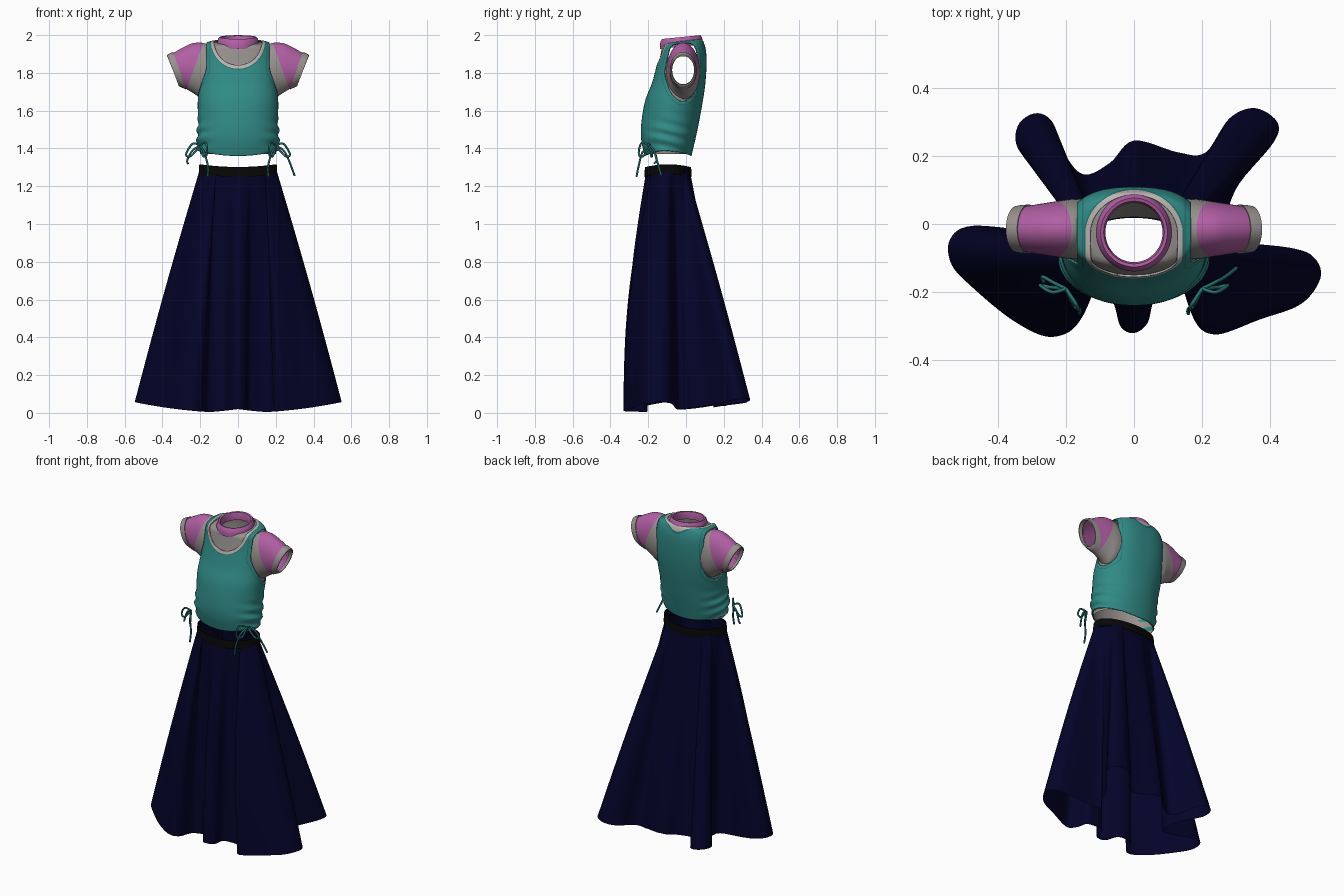
import bpy, bmesh
from math import sin, cos, pi, atan2
from mathutils import Vector

if "Cube" in bpy.data.objects:
    bpy.data.objects.remove(bpy.data.objects["Cube"])


def material(name, r, g, b):
    m = bpy.data.materials.new(name)
    m.use_nodes = True
    m.diffuse_color = (r, g, b, 1)
    bsdf = m.node_tree.nodes["Principled BSDF"]
    bsdf.inputs["Base Color"].default_value = (r, g, b, 1)
    bsdf.inputs["Roughness"].default_value = 0.8
    return m


TEAL = material("teal", .03, .255, .24)
DARK_TEAL = material("dark teal", .02, .17, .16)
PINK = material("pink", .44, .115, .37)
GREY = material("warm grey", .31, .285, .275)
PALE = material("pale grey", .5, .47, .45)
NAVY = material("navy", .001, .001, .022)
BLACK = material("black", .002, .002, .002)


def spline(points, steps, closed=False):
    """Catmull-Rom curve through tuples of any length."""
    n, out = len(points), []
    pick = (lambda i: points[i % n]) if closed else (lambda i: points[max(0, min(n - 1, i))])
    for i in range(n if closed else n - 1):
        for k in range(steps):
            t = k / steps
            out.append(tuple(
                .5 * (2 * b + (c - a) * t + (2 * a - 5 * b + 4 * c - d) * t * t
                      + (3 * (b - c) + d - a) * t ** 3)
                for a, b, c, d in zip(pick(i - 1), pick(i), pick(i + 1), pick(i + 2))))
    return out if closed else out + [tuple(points[-1])]


def clamp(v):
    return max(0, min(1, v))


def oval(hx, y0, y1, z, n=96, power=2.0):
    """Horizontal rounded ring between y0 and y1."""
    def p(v):
        return abs(v) ** (2 / power) * (1 if v >= 0 else -1)
    mid, hy = (y0 + y1) / 2, (y1 - y0) / 2
    return [Vector((hx * p(cos(2 * pi * k / n)), mid + hy * p(sin(2 * pi * k / n)), z))
            for k in range(n)]


def loft(rings):
    bm = bmesh.new()
    rows = [[bm.verts.new(p) for p in ring] for ring in rings]
    n = len(rows[0])
    for a, b in zip(rows, rows[1:]):
        for j in range(n):
            k = (j + 1) % n
            bm.faces.new((a[j], a[k], b[k], b[j]))
    return bm


def region(bm, field, index=None):
    """Cut along field = 0, then paint the positive side or remove it."""
    value = {v: field(v.co) for v in bm.verts}
    new = []
    for e in list(bm.edges):
        a, b = e.verts
        if value[a] * value[b] < 0:
            t = value[a] / (value[a] - value[b])
            new.append(bmesh.utils.edge_split(e, a, min(.98, max(.02, t)))[1])
    bmesh.ops.connect_verts(bm, verts=new)
    inside = [f for f in bm.faces if field(f.calc_center_median()) > 0]
    if index is None:
        bmesh.ops.delete(bm, geom=inside, context='FACES')
    else:
        for f in inside:
            f.material_index = index


def finish(name, bm, mats, thickness=0):
    mesh = bpy.data.meshes.new(name)
    bm.to_mesh(mesh)
    bm.free()
    ob = bpy.data.objects.new(name, mesh)
    bpy.context.collection.objects.link(ob)
    for m in mats:
        mesh.materials.append(m)
    bpy.ops.object.select_all(action='DESELECT')
    ob.select_set(True)
    bpy.context.view_layer.objects.active = ob
    bpy.ops.object.shade_smooth_by_angle(angle=.9)
    if thickness:
        mod = ob.modifiers.new("Thickness", 'SOLIDIFY')
        mod.thickness, mod.offset = thickness, -1


# Skirt: waist oval flowing into a deeply fluted hem (hundredths of a unit)
flutes = [(54.7, -16), (53, -10), (46, -7), (24, -4), (27, 3), (31, 12), (41, 24), (42, 30),
          (35.5, 34), (28, 31), (21, 21), (13, 21), (0, 24.5), (-7, 18), (-14.5, 14.5),
          (-20, 20), (-24, 30), (-29, 32.5), (-34, 29), (-34, 22), (-26, 13), (-22, 4),
          (-25, -2), (-47, -.5), (-54, -4.5), (-53.5, -12), (-47, -19), (-36, -28), (-26, -33),
          (-20, -31), (-16, -22), (-7, -22), (-4, -30), (0, -32), (4, -29), (6, -22),
          (17, -21), (19.5, -28), (24, -32.5), (37, -28), (49, -23.5)]
hem = [Vector((x / 100, y / 100, 0)) for x, y in spline(flutes, 6, True)]
lengths = [(p - hem[i - 1]).length for i, p in enumerate(hem)]
total, run, waist = sum(lengths), 0, []
for i, p in enumerate(hem):
    run += lengths[i] if i else 0
    even = 2 * pi * run / total - .12
    turn = (atan2(p.y + .095, p.x) - even + pi) % (2 * pi) - pi
    a = even + .75 * turn
    waist.append(Vector((.197 * cos(a), -.095 + .113 * sin(a), 1.295 + .015 * cos(a) ** 2)))
    p.z = .19 * p.x ** 2 + .1 * max(0, p.y + .1) + .02 * max(0, 1 - abs(p.x) / .15)
rings = []
for i in range(37):
    t = i / 36
    spread = t + .02 * sin(pi * t)
    ring = []
    for w, h in zip(waist, hem):
        p = w.lerp(h, spread)
        # the front panels fall straight over the lower third
        front = clamp((-h.y - .15) / .15)
        p.y += (h.y - w.y) * .27 * front * sin(pi * t)
        p.z = w.z + (h.z - w.z) * t
        ring.append(p)
    rings.append(ring)
finish("skirt", loft(rings[::-1]), [NAVY])

# Waistband
band = []
for grow, z in ((0, 1.25), (.008, 1.25), (.007, 1.28), (.005, 1.3), (0, 1.302)):
    ring = oval(.2 + grow, -.212 - grow, .022 + grow, z)
    for p in ring:
        p.z += .014 * (p.x / .2) ** 2
    band.append(ring)
finish("waistband", loft(band), [BLACK])

# Torso profile: height, half width, front, back
torso = spline([(1.37, .2, -.21, .02), (1.45, .208, -.228, .04), (1.53, .203, -.228, .058),
                (1.65, .204, -.208, .08), (1.75, .196, -.17, .094), (1.85, .188, -.144, .1),
                (1.91, .183, -.133, .097), (1.94, .172, -.128, .087),
                (1.954, .145, -.121, .078), (1.96, .105, -.115, .068)], 8)


def torso_rings(grow, tank):
    out = []
    for z, hx, y0, y1 in torso:
        ring = oval(hx + grow, y0 - grow, y1 + grow, z, 112, 2.1 + .4 * clamp((z - 1.58) / .2))
        tilt = .1 * clamp((z - 1.88) / .08)
        low = max(0, (1.6 - z) / .23)
        for p in ring:
            side = max(0, abs(p.x) - .1) / .1
            pleat = .006 * sin(z * 95 + p.y * 25) * side * min(1, low * 2)
            p.z += tilt * (p.y + .03) + grow * clamp((z - 1.92) / .03)
            if tank:
                p.x += pleat if p.x > 0 else -pleat
                p.z += low ** 2 * .025 * ((p.x / .2) ** 2 - .4)
        out.append(ring)
    return out


def arm_field(ry, low, side):
    mid = 1.86
    return lambda p: min(1 - ((p.y + .015) / ry) ** 2 - ((p.z - mid) / (mid - low)) ** 2,
                         (abs(p.x) - side) * 8)


def neck_field(wide, deep):
    """Scooped at the front, close to the collar at the back."""
    def field(p):
        drop = (1.97 - p.z) / deep if p.y < -.03 else (p.y + .03) / (wide - .013)
        return min(1 - (p.x / wide) ** 2 - drop ** 2, (p.z - 1.8) * 8)
    return field


# Undershirt body, open at the armholes
bm = loft(torso_rings(0, False))
region(bm, arm_field(.078, 1.69, .13))
finish("undershirt", bm, [GREY])

# Tank top with neck binding and armhole seams
bm = loft(torso_rings(.009, True))
region(bm, arm_field(.122, 1.627, .148), 1)
region(bm, arm_field(.118, 1.632, .152), 0)
region(bm, neck_field(.147, .153), 1)
region(bm, neck_field(.143, .148), 2)
region(bm, neck_field(.128, .129))
region(bm, arm_field(.103, 1.65, .168))
finish("tank_top", bm, [TEAL, DARK_TEAL, PALE], .006)

# Collar
collar = []
for r, z in ((.113, 1.938), (.114, 1.958), (.109, 1.978), (.101, 1.989), (.092, 1.987),
             (.087, 1.97), (.088, 1.94)):
    ring = oval(r - .003, -.025 - r, -.025 + r, z, 64)
    for p in ring:
        p.z += .1 * (p.y + .03)
    collar.append(ring)
finish("collar", loft(collar), [PINK])


# Sleeve stations: top x, top z, bottom x, bottom z, half depth
def sleeve_rings(stations, s):
    out = []
    for tx, tz, bx, bz, hy in stations:
        ring = []
        for k in range(56):
            c, d = cos(2 * pi * k / 56), sin(2 * pi * k / 56)
            ring.append(Vector((s * ((tx + bx) / 2 + c * (tx - bx) / 2), -.015 + hy * d,
                                (tz + bz) / 2 + c * (tz - bz) / 2)))
        out.append(ring)
    return out


sleeve = spline([(.15, 1.938, .16, 1.665, .088), (.18, 1.958, .19, 1.66, .088),
                 (.24, 1.957, .225, 1.685, .081), (.3, 1.93, .265, 1.71, .073),
                 (.35, 1.9, .295, 1.727, .066)], 6)
cuff = [(.341, 1.903, .277, 1.718, .067), (.343, 1.911, .275, 1.712, .072),
        (.36, 1.904, .295, 1.721, .071), (.376, 1.895, .313, 1.73, .068),
        (.375, 1.888, .315, 1.738, .062), (.35, 1.89, .3, 1.74, .058)]
for side, s, tip in (("left", 1, (.3, -.13, 1.255)), ("right", -1, (.265, -.17, 1.32))):
    bm = loft(sleeve_rings(sleeve, s))
    region(bm, lambda p: abs(p.x) - .183 - (1.96 - p.z) * .36, 1)
    bmesh.ops.recalc_face_normals(bm, faces=bm.faces)
    finish(side + "_sleeve", bm, [GREY, PINK])
    bm = loft(sleeve_rings(cuff, s))
    bmesh.ops.recalc_face_normals(bm, faces=bm.faces)
    finish(side + "_cuff", bm, [GREY])

    # Drawstring bow: two loops and two hanging ends
    knot = (.2, -.19, 1.415)
    strands = [[knot, (.24, -.2, 1.425), (.275, -.18, 1.37), (.25, -.185, 1.36), knot],
               [knot, (.17, -.235, 1.43), (.165, -.25, 1.37), (.185, -.225, 1.36), knot],
               [knot, (.18, -.23, 1.38), (.16, -.25, 1.31), (.16, -.262, 1.25)],
               [knot, (.24, -.17, 1.39), (.268, -.155, 1.34), tip]]
    curve = bpy.data.curves.new(side + "_bow", 'CURVE')
    curve.dimensions = '3D'
    curve.bevel_depth, curve.bevel_resolution = .0055, 2
    curve.use_fill_caps = True
    for strand in strands:
        path = spline(strand, 7)
        sp = curve.splines.new('POLY')
        sp.points.add(len(path) - 1)
        for pt, (x, y, z) in zip(sp.points, path):
            pt.co = (s * x, y, z, 1)
    curve.materials.append(DARK_TEAL)
    bpy.context.collection.objects.link(bpy.data.objects.new(side + "_bow", curve))
